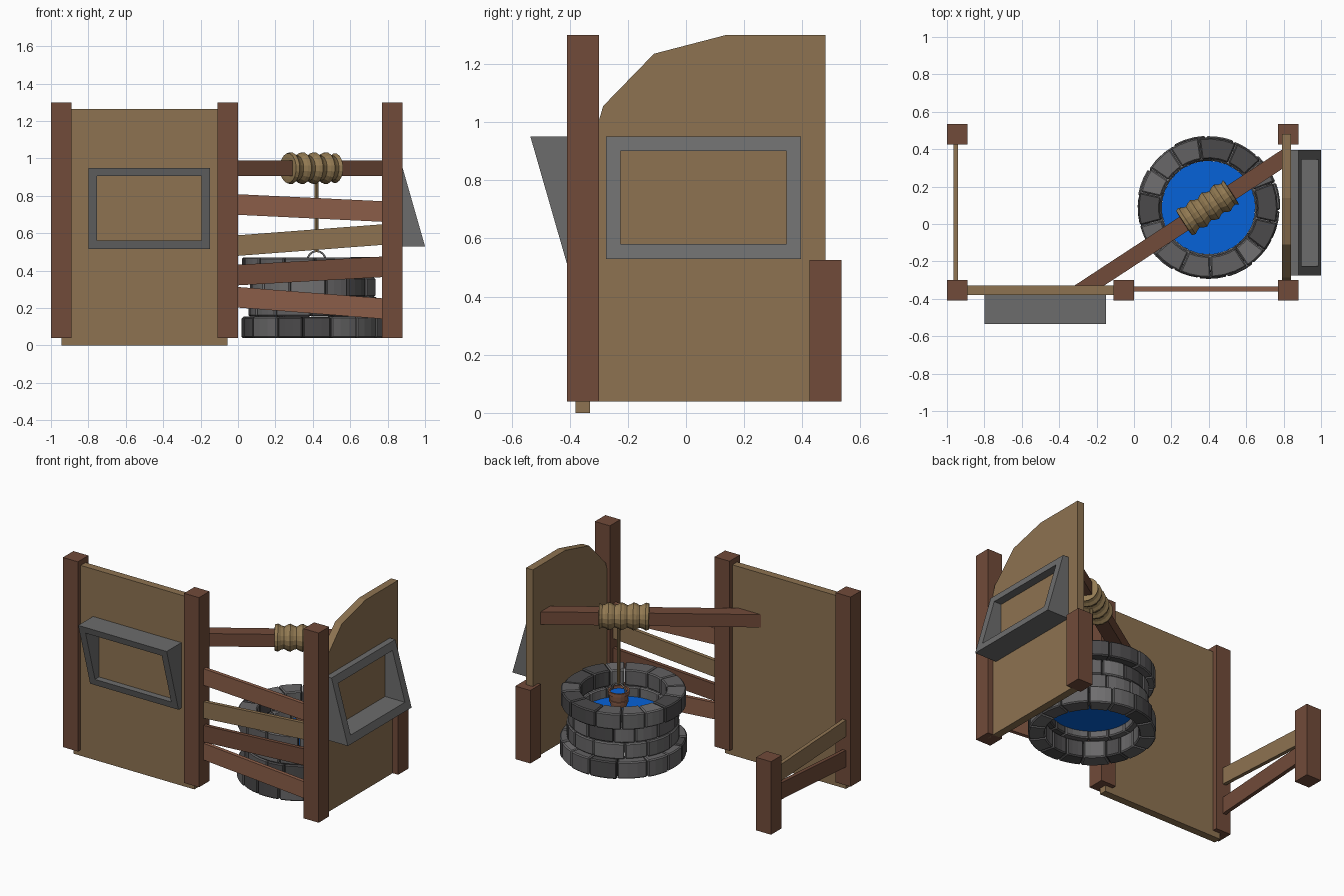
import bpy, bmesh, random
from math import sin, cos, pi, atan2
from mathutils import Vector

if "Cube" in bpy.data.objects:
    bpy.data.objects.remove(bpy.data.objects["Cube"])

random.seed(4)

def mat(name, rgb):
    m = bpy.data.materials.new(name)
    m.diffuse_color = (*[(c / 255) ** 2.2 for c in rgb], 1)
    m.use_nodes = True
    m.node_tree.nodes["Principled BSDF"].inputs["Base Color"].default_value = m.diffuse_color
    return m

POST = mat("dark_wood", (112, 76, 60))
RED = mat("red_wood", (138, 94, 74))
TAN = mat("tan_wood", (140, 114, 82))
ROPE = mat("rope_tan", (146, 122, 84))
FRAME = mat("frame_grey", (108, 108, 108))
STONES = [mat("stone_%d" % i, (g, g - 1, g)) for i, g in enumerate((112, 104, 98, 76))]
WATER = mat("water_blue", (14, 98, 215))

def make(name, verts, faces, material):
    me = bpy.data.meshes.new(name)
    me.from_pydata([tuple(v) for v in verts], [], faces)
    bm = bmesh.new()
    bm.from_mesh(me)
    bmesh.ops.recalc_face_normals(bm, faces=bm.faces)
    bm.to_mesh(me)
    bm.free()
    ob = bpy.data.objects.new(name, me)
    bpy.context.collection.objects.link(ob)
    me.materials.append(material)
    return ob

def prism(name, base, shift, material):
    """Extrude a polygon of 3D points along a vector."""
    n = len(base)
    base = [Vector(p) for p in base]
    verts = base + [p + Vector(shift) for p in base]
    faces = [tuple(range(n)), tuple(range(n, 2 * n))]
    faces += [(i, (i + 1) % n, (i + 1) % n + n, i + n) for i in range(n)]
    return make(name, verts, faces, material)

def box(name, x0, x1, y0, y1, z0, z1, material):
    return prism(name, [(x0, y0, z0), (x1, y0, z0), (x1, y1, z0), (x0, y1, z0)],
                 (0, 0, z1 - z0), material)

def lathe(name, profile, centre, material, n=16, axis=(0, 0, 1)):
    """Turn (radius, height) points around an axis and cap both ends."""
    q = Vector((0, 0, 1)).rotation_difference(Vector(axis))
    verts = [Vector(centre) + q @ Vector((r * cos(2 * pi * i / n), r * sin(2 * pi * i / n), h))
             for r, h in profile for i in range(n)]
    faces = [(k * n + i, k * n + (i + 1) % n, (k + 1) * n + (i + 1) % n, (k + 1) * n + i)
             for k in range(len(profile) - 1) for i in range(n)]
    last = (len(profile) - 1) * n
    faces += [tuple(range(n)), tuple(range(last, last + n))]
    return make(name, verts, faces, material)

# posts
for name, x, y, top in (("front_left_post", -1, -.41, 1.3), ("front_middle_post", -.11, -.41, 1.3),
                        ("front_right_post", .77, -.41, 1.3), ("back_right_post", .77, .425, .525),
                        ("back_left_post", -1, .425, .525)):
    box(name, x, x + .11, y, y + .11, .04, top, POST)

# walls
box("front_wall", -.945, -.055, -.38, -.33, 0, 1.265, TAN)
prism("right_wall", [(.79, y, z) for y, z in ((-.35, .04), (.48, .04), (.48, 1.3), (.14, 1.3),
      (-.11, 1.235), (-.285, 1.055), (-.35, .83))], (.05, 0, 0), TAN)

# slanted window frames: depth at top and bottom of the outer face
def window(name, u0, u1, z0, z1, rim, back, top, bottom, place):
    def loop(r, flat):
        pts = []
        for u, z in ((u0 + r, z0 + r), (u1 - r, z0 + r), (u1 - r, z1 - r), (u0 + r, z1 - r)):
            t = (z - z0) / (z1 - z0)
            pts.append(place(u, back if flat else bottom + (top - bottom) * t, z))
        return pts
    loops = [loop(0, True), loop(0, False), loop(rim, False), loop(rim, True)]
    faces = [(k * 4 + i, k * 4 + (i + 1) % 4, (k + 1) % 4 * 4 + (i + 1) % 4, (k + 1) % 4 * 4 + i)
             for k in range(4) for i in range(4)]
    make(name, [p for l in loops for p in l], faces, FRAME)

window("front_window_frame", -.8, -.15, .515, .95, .045, -.375, -.535, -.41,
       lambda u, d, z: (u, d, z))
window("right_window_frame", -.275, .395, .53, .95, .05, .835, .88, 1.0,
       lambda u, d, z: (d, u, z))

# fence planks, centre height at each end
for i, (a, b, m) in enumerate(((.755, .715, RED), (.532, .595, TAN), (.375, .422, POST), (.26, .195, RED))):
    prism("front_plank_%d" % i, [(-.03, -.36, a - .055), (.8, -.36, b - .055),
          (.8, -.36, b + .055), (-.03, -.36, a + .055)], (0, .025, 0), m)
for i, (a, b, m) in enumerate(((.42, .38, TAN), (.215, .265, POST))):
    prism("left_plank_%d" % i, [(-.965, -.33, a - .055), (-.965, .46, b - .055),
          (-.965, .46, b + .055), (-.965, -.33, a + .055)], (.025, 0, 0), m)

# diagonal beam ending inside the two walls
SL = .655
CX, CY = .398, .088
def along(x, off):
    return CY + (x - CX) * SL + off
w = .052
xs = lambda off: CX + (-.35 - CY - off) / SL
prism("well_beam", [(xs(-w), -.35, .905), (.81, along(.81, -w), .905), (.81, along(.81, w), .905),
                    (xs(w), -.35, .905)], (0, 0, .085), POST)

# rope coil on the beam, hanging rope
prof = []
for i in range(17):
    prof.append((.077 + .009 * sin(2 * pi * i / 4 + .3), -.15 + .3 * i / 16))
prof = [(.062, -.152)] + prof + [(.062, .152)]
lathe("rope_coil", prof, (.393, .088, .948), ROPE, 16, (1, SL, 0))
BX, BY = .42, .105
lathe("hanging_rope", [(.01, .5), (.01, .9)], (BX, BY, 0), ROPE, 8)

# bucket with bands, water and handle
lathe("bucket", [(.05, .36), (.054, .385), (.059, .386), (.06, .4), (.055, .401), (.06, .436),
                 (.066, .437), (.067, .46), (.056, .46), (.053, .435)], (BX, BY, 0), RED, 16)
lathe("bucket_water", [(.052, .434), (.0535, .445)], (BX, BY, 0), WATER, 16)
cu = bpy.data.curves.new("bucket_handle", 'CURVE')
cu.dimensions = '3D'
cu.bevel_depth = .006
cu.bevel_resolution = 1
sp = cu.splines.new('POLY')
sp.points.add(8)
for i, p in enumerate(sp.points):
    a = pi * i / 8
    p.co = (BX + .05 * cos(a), BY, .45 + .055 * sin(a), 1)
cu.materials.append(FRAME)
bpy.context.collection.objects.link(bpy.data.objects.new("bucket_handle", cu))

# well water
lathe("well_water", [(.25, .2), (.25, .3)], (CX, CY, 0), WATER, 32)

# stone rings of the well: inner and outer radius, bottom and top
def stone(name, a0, a1, r0, r1, z0, z1):
    steps = 3
    verts, faces = [], []
    for i in range(steps + 1):
        a = a0 + (a1 - a0) * i / steps
        for r, z in ((r0, z0), (r1, z0), (r1, z1), (r0, z1)):
            verts.append((CX + r * cos(a), CY + r * sin(a), z))
    for i in range(steps):
        faces += [(i * 4 + k, i * 4 + (k + 1) % 4, i * 4 + 4 + (k + 1) % 4, i * 4 + 4 + k) for k in range(4)]
    faces += [(0, 1, 2, 3), tuple(steps * 4 + k for k in range(4))]
    ob = make(name, verts, faces, random.choices(STONES, (4, 4, 3, 1.5))[0])
    bev = ob.modifiers.new("bevel", 'BEVEL')
    bev.width = .007
    bev.segments = 1

for k, (r0, r1, z0, z1, n) in enumerate(((.28, .385, .04, .155, 15), (.25, .345, .155, .26, 13),
                                         (.25, .342, .26, .365, 13), (.26, .378, .365, .472, 14))):
    cuts = [(i + random.uniform(-.18, .18)) * 2 * pi / n + k * .25 for i in range(n)]
    cuts.append(cuts[0] + 2 * pi)
    for i in range(n):
        j = random.uniform(-.008, 0)
        stone("well_stone_%d_%d" % (k, i), cuts[i] + .006, cuts[i + 1] - .006,
              r0, r1 + j, z0, z1 + j * .5)
